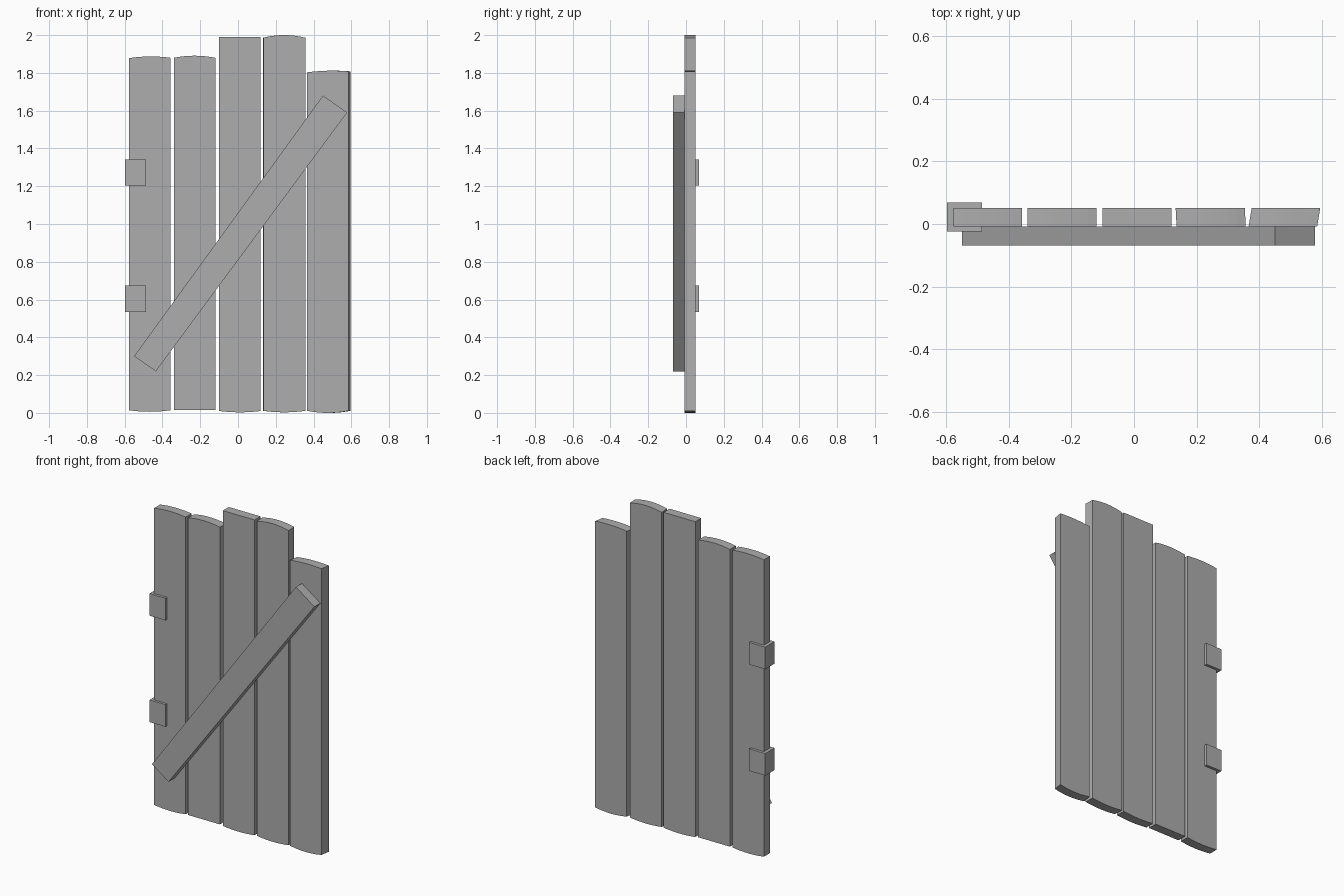
import bpy
import bmesh

default = bpy.data.objects.get("Cube")
if default:
    bpy.data.objects.remove(default, do_unlink=True)

# One plain grey for the whole gate
grey = bpy.data.materials.new("weathered_grey")
grey.use_nodes = True
colour = (0.42, 0.42, 0.42, 1.0)
grey.diffuse_color = colour
grey.node_tree.nodes["Principled BSDF"].inputs["Base Color"].default_value = colour


def slab(name, outline, front, back, lean=0.0):
    """Extrude an (x, z) outline from front to back, sliding the back by lean."""
    bm = bmesh.new()
    face = bm.faces.new([bm.verts.new((x, front, z)) for x, z in outline])
    new = bmesh.ops.extrude_face_region(bm, geom=[face])["geom"]
    for v in new:
        if isinstance(v, bmesh.types.BMVert):
            v.co.x += lean
            v.co.y = back
    bmesh.ops.recalc_face_normals(bm, faces=bm.faces)
    mesh = bpy.data.meshes.new(name)
    bm.to_mesh(mesh)
    bm.free()
    mesh.materials.append(grey)
    obj = bpy.data.objects.new(name, mesh)
    bpy.context.collection.objects.link(obj)
    return obj


def plank_outline(left, right, bottom, sag, top_left, top_right, crown, steps=8):
    """Board with a bowed top and bottom edge."""
    low, high = [], []
    for i in range(steps + 1):
        t = i / steps
        bow = 4 * t * (1 - t)
        x = left + (right - left) * t
        low.append((x, bottom - sag * bow))
        high.append((x, top_left + (top_right - top_left) * t + crown * bow))
    return low + high[::-1]


# Upright planks: left, right, bottom, sag, top left, top right, crown, lean
planks = [
    (-0.577, -0.358, 0.014, 0.008, 1.878, 1.880, 0.008, 0.0),
    (-0.340, -0.120, 0.014, 0.000, 1.880, 1.880, 0.011, 0.0),
    (-0.100, 0.120, 0.010, 0.007, 1.990, 1.990, 0.000, 0.0),
    (0.136, 0.357, 0.011, 0.008, 1.986, 1.986, 0.014, -0.003),
    (0.366, 0.585, 0.011, 0.011, 1.803, 1.808, 0.006, 0.010),
]
for number, (*shape, lean) in enumerate(planks, 1):
    slab(f"plank_{number}", plank_outline(*shape), -0.008, 0.051, lean)

# Diagonal brace across the front
slab("diagonal_brace",
     [(-0.55, 0.30), (-0.435, 0.22), (0.578, 1.59), (0.45, 1.68)],
     -0.068, -0.008)

# Square hinge blocks wrapping the hinge-side plank
for name, z in (("lower_hinge", 0.535), ("upper_hinge", 1.203)):
    slab(name, [(-0.598, z), (-0.486, z), (-0.486, z + 0.139), (-0.598, z + 0.139)],
         -0.024, 0.068)
